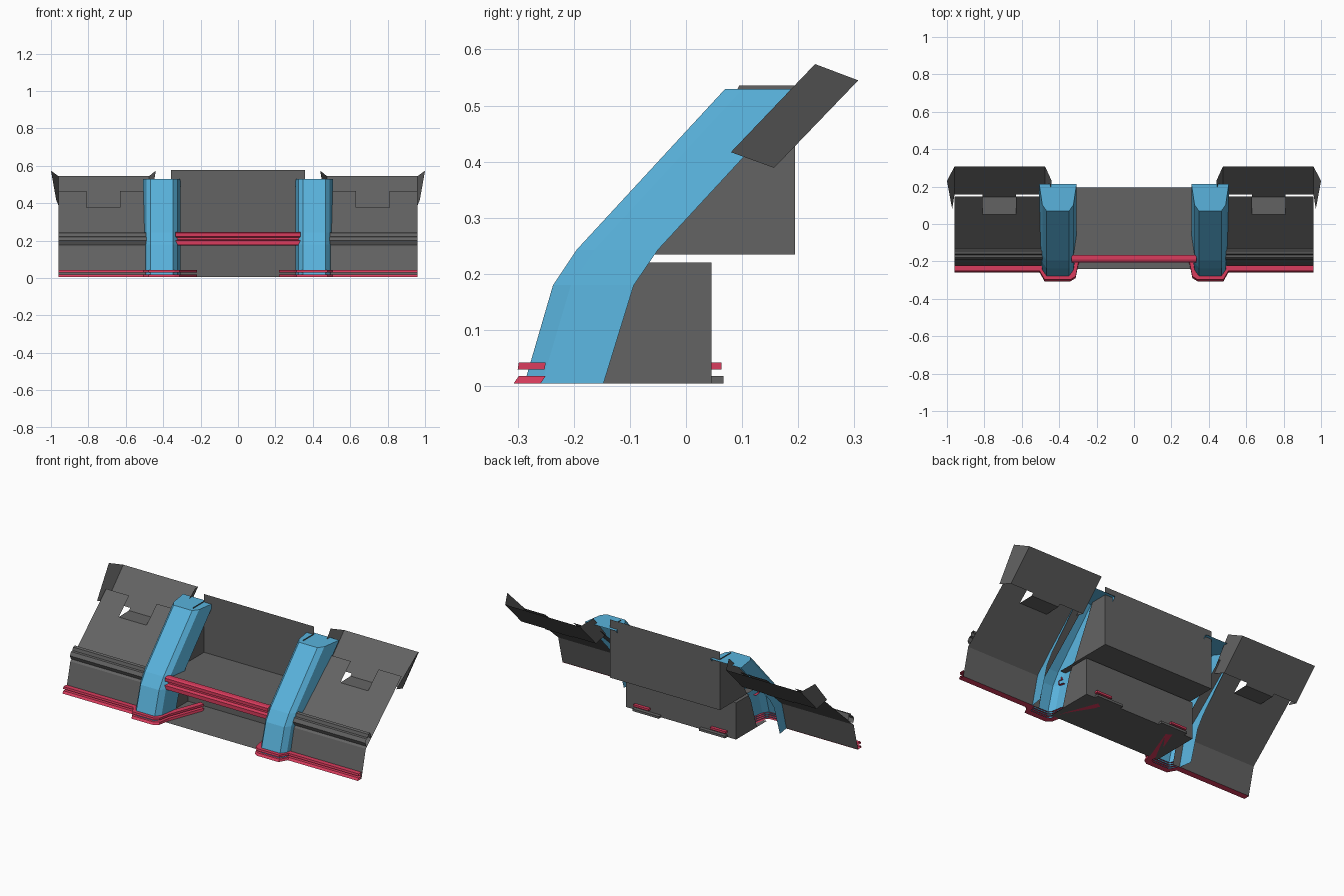
import bpy, bmesh

if "Cube" in bpy.data.objects:
    bpy.data.objects.remove(bpy.data.objects["Cube"])


def material(name, rgb):
    m = bpy.data.materials.new(name)
    m.diffuse_color = (*rgb, 1)
    m.use_nodes = True
    m.node_tree.nodes["Principled BSDF"].inputs["Base Color"].default_value = m.diffuse_color
    return m


GRAY = material("dark gray", (0.125, 0.125, 0.125))
BLUE = material("sky blue", (0.10, 0.45, 0.72))
RED = material("crimson", (0.70, 0.045, 0.11))


def make(name, faces, mat, mirror=True):
    """Sheet-metal part from polygons, optionally mirrored across x."""
    bm = bmesh.new()
    for f in faces:
        bm.faces.new([bm.verts.new(p) for p in f])
    bmesh.ops.remove_doubles(bm, verts=bm.verts, dist=0.0005)
    bmesh.ops.recalc_face_normals(bm, faces=bm.faces)
    me = bpy.data.meshes.new(name)
    bm.to_mesh(me)
    bm.free()
    ob = bpy.data.objects.new(name, me)
    bpy.context.collection.objects.link(ob)
    me.materials.append(mat)
    if mirror:
        ob.modifiers.new("mirror", 'MIRROR')
    return ob


def loft(rows):
    """Quads between successive rows of points."""
    return [[a[i], a[i + 1], b[i + 1], b[i]]
            for a, b in zip(rows, rows[1:]) for i in range(len(a) - 1)]


def extrude(profile, x0, x1):
    """Open (y, z) profile swept along x."""
    return loft([[(x, y, z) for y, z in profile] for x in (x0, x1)])


# Sloped side wall panels with a notch in the top edge
wall = extrude([(-0.225, 0.005), (-0.185, 0.165), (-0.145, 0.2), (0.05, 0.376)], 0.45, 0.96)
for a, b in ((0.45, 0.63), (0.81, 0.96)):
    wall += extrude([(0.05, 0.376), (0.147, 0.465)], a, b)
make("wall_panel", wall, GRAY)

# Folded tab in the notch, leading up to the visor
make("notch_tab", extrude([(0.05, 0.376), (0.145, 0.378), (0.235, 0.472)], 0.63, 0.81), GRAY)

# Raised moulding along the wall bend
make("wall_moulding", extrude([(-0.135, 0.21), (-0.145, 0.244), (-0.16, 0.24), (-0.165, 0.222),
                               (-0.178, 0.22), (-0.19, 0.2), (-0.18, 0.178)], 0.45, 0.96), GRAY)

# Upper visor with flared ends
visor = extrude([(0.157, 0.389), (0.307, 0.545)], 0.475, 0.96)
for x, lo, hi in ((0.96, 0.972, 1.0), (0.475, 0.463, 0.44)):
    visor.append([(x, 0.157, 0.389), (x, 0.307, 0.545), (hi, 0.23, 0.574), (lo, 0.08, 0.417)])
make("visor", visor, GRAY)

# Bent ribs: chamfered hat section between an outer and an inner line
outer = [(-0.288, 0.005), (-0.237, 0.18), (-0.195, 0.243), (0.07, 0.53)]
inner = [(-0.147, 0.005), (-0.093, 0.18), (-0.05, 0.243), (0.215, 0.53)]
section = [(-0.1, 1), (-0.083, 0.22), (-0.06, 0), (0.06, 0), (0.083, 0.22), (0.1, 1)]
rows = [[(0.407 + dx, o[0] + (i[0] - o[0]) * t, o[1]) for dx, t in section]
        for o, i in zip(outer, inner)]
make("rib", loft(rows) + [rows[-1]], BLUE)

# Red trim strips following the wall and wrapping the rib base
path = [(0.96, -0.25), (0.505, -0.25), (0.478, -0.298), (0.34, -0.298),
        (0.312, -0.28), (0.298, -0.21), (0.22, 0.0)]
back = [(0.96, -0.222), (0.485, -0.222), (0.465, -0.27), (0.355, -0.27),
        (0.34, -0.26), (0.33, -0.2), (0.25, 0.01)]
trim = []
for z0, z1, out in ((0.005, 0.018, 0.009), (0.03, 0.042, 0.002)):
    trim += loft([[(bx, by, z0), (px, py - out, z0), (px, py, z1), (bx, by, z1)]
                  for (px, py), (bx, by) in zip(path, back)])
make("base_trim", trim, RED)

# Red double rail along the shelf front
make("shelf_rail", extrude([(-0.165, 0.245), (-0.19, 0.245), (-0.2, 0.24), (-0.2, 0.222),
                            (-0.185, 0.217), (-0.185, 0.205), (-0.205, 0.2), (-0.205, 0.178),
                            (-0.17, 0.175)], -0.335, 0.335), RED, False)

# Upper alcove: shelf, back wall and side walls
make("upper_alcove", extrude([(-0.165, 0.235), (0.195, 0.235), (0.195, 0.577)], -0.357, 0.357),
     GRAY, False)
make("upper_side_wall", [[(0.357, y, z) for y, z in
     ((-0.065, 0.235), (0.194, 0.235), (0.194, 0.536), (0.095, 0.536), (-0.05, 0.243))]], GRAY)

# Lower alcove: floor, back wall, ceiling and side walls
make("lower_alcove", extrude([(-0.24, 0.005), (0.045, 0.005), (0.045, 0.22), (-0.08, 0.22)],
                             -0.357, 0.357), GRAY, False)
make("lower_side_wall", [[(0.357, y, z) for y, z in
     ((-0.147, 0.005), (0.045, 0.005), (0.045, 0.22), (-0.07, 0.22), (-0.093, 0.18))]], GRAY)


# Small ledges behind the lower alcove
def ledge(name, x0, x1, y1, z0, z1, mat):
    prof = [(0.045, z0), (y1, z0), (y1, z1), (0.045, z1)]
    make(name, extrude(prof, x0, x1) + [[(x, y, z) for y, z in prof] for x in (x0, x1)], mat)


ledge("rear_lower_ledge", 0.13, 0.3, 0.067, 0.005, 0.018, GRAY)
ledge("rear_upper_ledge", 0.2, 0.3, 0.063, 0.03, 0.042, RED)
